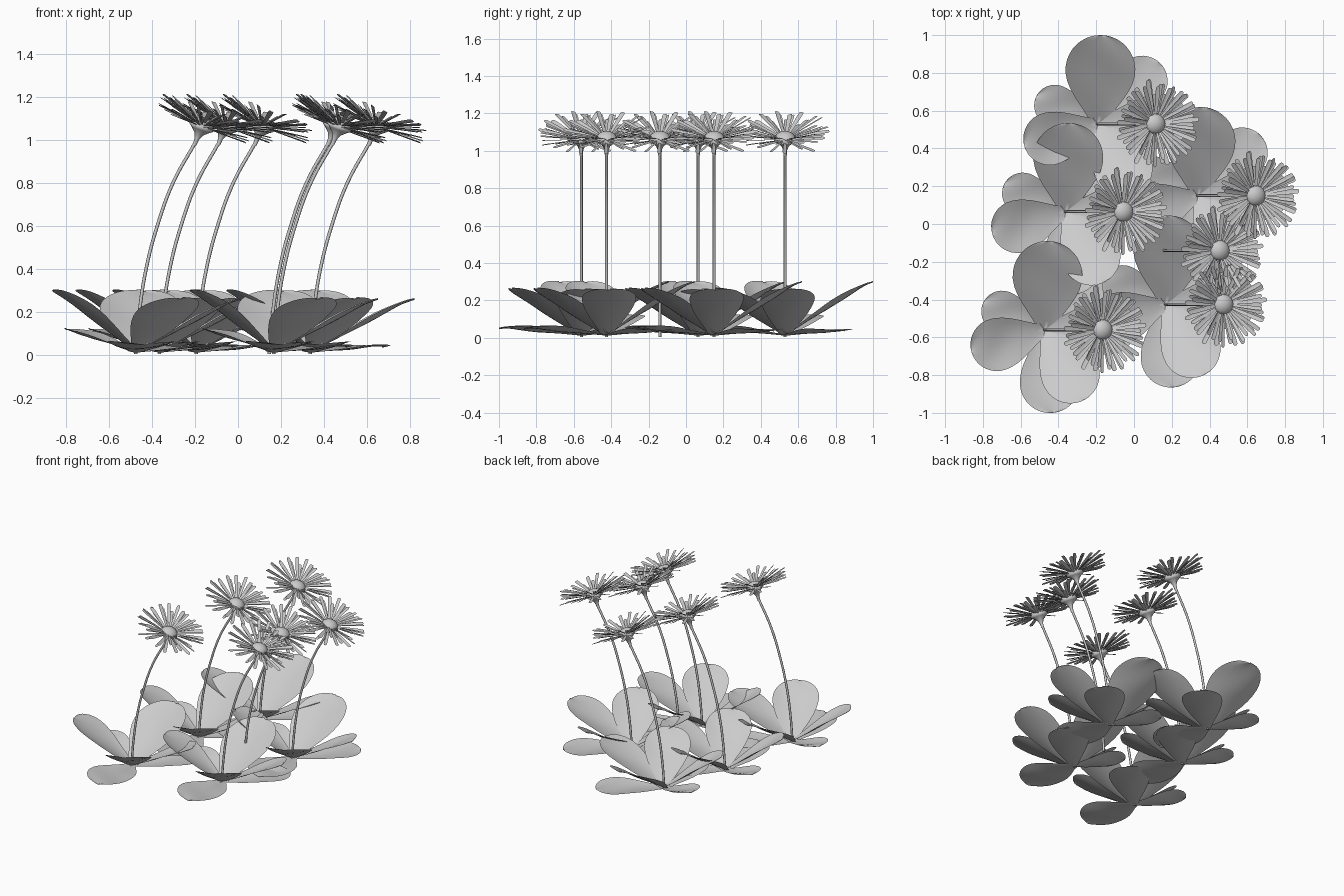
import bpy, bmesh, math, random
from mathutils import Vector, Matrix

random.seed(4)
if "Cube" in bpy.data.objects:
    bpy.data.objects.remove(bpy.data.objects["Cube"])

grey = bpy.data.materials.new("plain grey")
grey.use_nodes = True
grey.diffuse_color = (0.6, 0.6, 0.6, 1)
grey.node_tree.nodes["Principled BSDF"].inputs["Base Color"].default_value = (0.6, 0.6, 0.6, 1)


def make_mesh(name, bm):
    """Turn a bmesh into a smooth grey mesh."""
    bmesh.ops.remove_doubles(bm, verts=bm.verts, dist=0.0004)
    mesh = bpy.data.meshes.new(name)
    bm.to_mesh(mesh)
    bm.free()
    mesh.materials.append(grey)
    for p in mesh.polygons:
        p.use_smooth = True
    return mesh


def place(name, data, location):
    ob = bpy.data.objects.new(name, data)
    ob.location = location
    bpy.context.collection.objects.link(ob)
    return ob


def grid(bm, rows, closed=False):
    """Skin a list of equal-length point rows with quads."""
    vs = [[bm.verts.new(p) for p in row] for row in rows]
    n = len(vs[0])
    for a, b in zip(vs, vs[1:]):
        for i in range(n if closed else n - 1):
            j = (i + 1) % n
            bm.faces.new((a[i], a[j], b[j], b[i]))


def leaf(bm, tip, width, cup):
    """Spoon-shaped leaf from the rosette centre to its tip."""
    x, y, rise = tip
    length = math.hypot(x, y)
    along = Vector((x, y, 0)) / length
    side = Vector((along.y, -along.x, 0))
    belly = 1 - width * 0.5 / length
    rows = []
    for k in range(17):
        t = math.sin(k / 16 * math.pi / 2)
        if t > belly:
            w = math.sqrt(max(0, 1 - ((t - belly) / (1 - belly)) ** 2))
        else:
            u = t / belly
            w = 0.22 + 0.78 * math.sin(u * math.pi / 2) ** 1.3
        w *= width / 2
        z = 0.012 + (rise - 0.012) * (1.03 * t - 0.03 * t ** 4)
        row = []
        for i in range(9):
            s = i / 4 - 1
            lift = cup * w * s * s + 0.005 * math.sin(9 * t + 3 * s) * t
            row.append(along * length * t + side * s * w + Vector((0, 0, z + lift)))
        rows.append(row)
    grid(bm, rows)


# Rosette: tip position, width and cupping of each leaf
LEAVES = [
    ((-0.39, -0.12, 0.30), 0.28, 0.25),
    ((-0.33, 0.14, 0.12), 0.22, 0.18),
    ((0.02, 0.47, 0.30), 0.37, 0.15),
    ((0.04, -0.44, 0.05), 0.32, 0.17),
    ((0.21, -0.37, 0.265), 0.31, 0.17),
    ((0.48, 0.02, 0.26), 0.29, 0.17),
    ((0.33, 0.32, 0.04), 0.27, 0.13),
]
bm = bmesh.new()
for spec in LEAVES:
    leaf(bm, *spec)
rosette = make_mesh("leaf_rosette", bm)

# Flower head parts share one tilt towards +x
tilt = Matrix.Rotation(math.radians(21), 4, 'Y')


def lathe(name, profile, sides=16):
    bm = bmesh.new()
    rows = [[(r * math.cos(a), r * math.sin(a), z)
             for a in (math.tau * i / sides for i in range(sides))] for r, z in profile]
    grid(bm, rows, True)
    bm.transform(tilt)
    return make_mesh(name, bm)


# Flared cup beneath the petals, and the domed centre
calyx = lathe("flower_cup", [(0.009, -0.09), (0.011, -0.06), (0.021, -0.035),
                             (0.043, -0.015), (0.06, -0.002), (0.05, 0.008), (0, 0.01)])
dome = lathe("flower_centre", [(0.058 * math.cos(a), 0.045 * math.sin(a))
                               for a in (k / 8 * math.pi / 2 for k in range(9))])

# Narrow strap petals with blunt ends, in loose layers
bm = bmesh.new()
OUTLINE = [(0.0, 0.5), (0.35, 0.8), (0.8, 1.0), (0.95, 0.95), (0.99, 0.6), (1.0, 0.0)]
COUNT = 54
for k in range(COUNT):
    angle = math.tau * k / COUNT + random.uniform(-0.04, 0.04)
    raised = math.radians((4, 13, 21)[k % 3] + random.uniform(-4, 4))
    length = random.uniform(0.165, 0.205)
    half = random.uniform(0.010, 0.0135)
    rows = []
    for t, w in OUTLINE:
        rows.append([(0.04 + length * t, -s * half * w, 0.003 * abs(s) * w) for s in (-1, 0, 1)])
    petal = bmesh.new()
    grid(petal, rows)
    petal.transform(tilt @ Matrix.Rotation(angle, 4, 'Z') @ Matrix.Rotation(-raised, 4, 'Y')
                    @ Matrix.Rotation(random.uniform(-0.35, 0.35), 4, 'X'))
    temp = bpy.data.meshes.new("petal_temp")
    petal.to_mesh(temp)
    petal.free()
    bm.from_mesh(temp)
    bpy.data.meshes.remove(temp)
petals = make_mesh("flower_petals", bm)

# Bent stem, drawn relative to the flower head
stem = bpy.data.curves.new("flower_stem", 'CURVE')
stem.dimensions = '3D'
stem.bevel_depth = 0.008
stem.bevel_resolution = 2
stem.use_fill_caps = True
stem.materials.append(grey)
PATH = [(-0.305, 0.005), (-0.288, 0.2), (-0.257, 0.4), (-0.205, 0.6), (-0.132, 0.8),
        (-0.03, 0.985)]
spline = stem.splines.new('BEZIER')
spline.bezier_points.add(len(PATH) - 1)
for point, (x, z) in zip(spline.bezier_points, PATH):
    point.co = (x, 0, z)
    point.handle_left_type = point.handle_right_type = 'AUTO'
spline.resolution_u = 6

# Plants: head position and whether the plant has its own leaves
PLANTS = [(-0.17, -0.56, True), (-0.06, 0.065, True), (0.11, 0.53, True),
          (0.64, 0.15, True), (0.45, -0.14, False), (0.47, -0.425, True)]
for n, (x, y, leafy) in enumerate(PLANTS, 1):
    head = (x, y, 1.06)
    place(f"flower_stem_{n}", stem, (x, y, 0))
    place(f"flower_cup_{n}", calyx, head)
    place(f"flower_centre_{n}", dome, head)
    place(f"flower_petals_{n}", petals, head)
    if leafy:
        place(f"leaf_rosette_{n}", rosette, (x - 0.30, y, 0))
